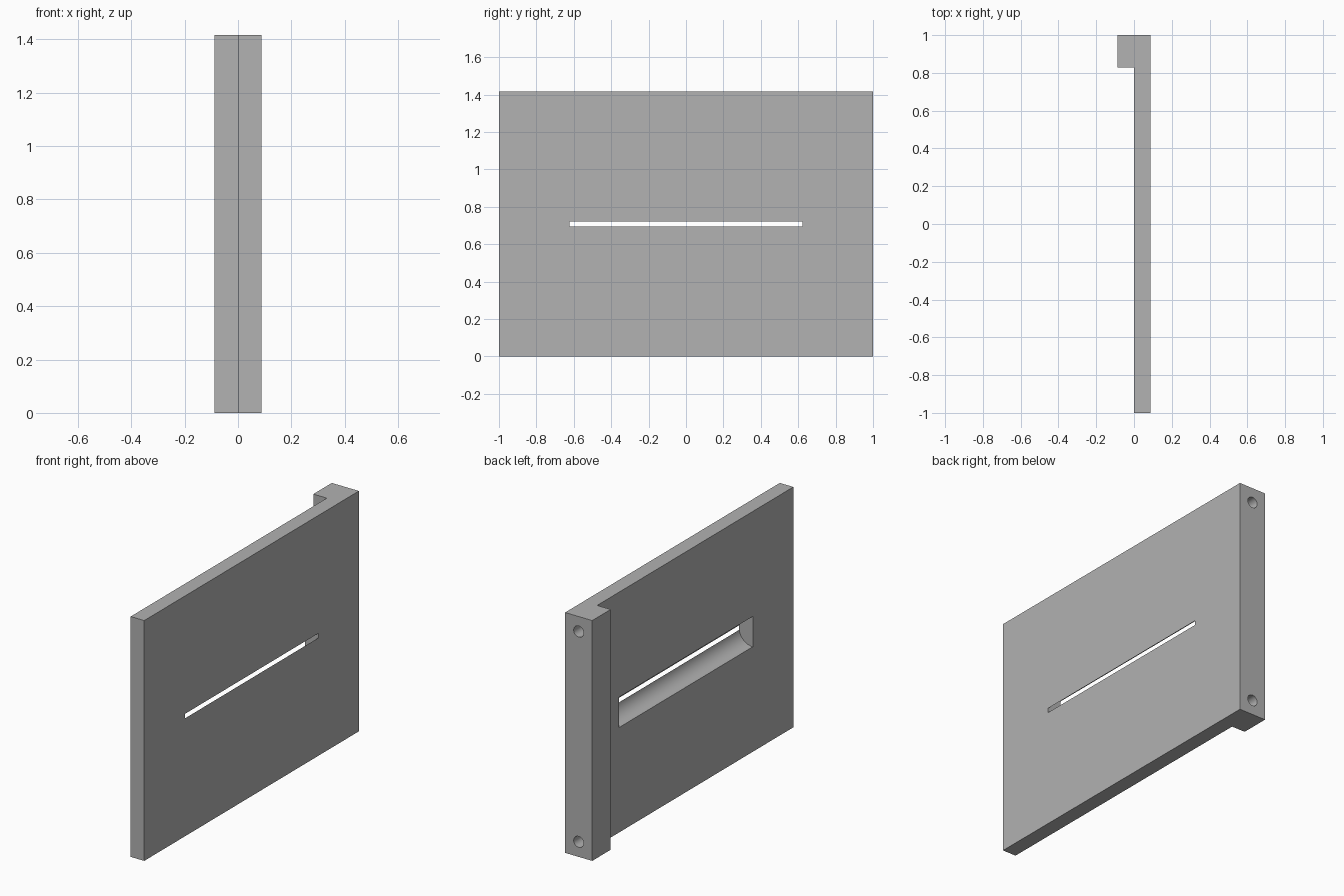
import bpy, bmesh, math

cube = bpy.data.objects.get("Cube")
if cube:
    bpy.data.objects.remove(cube, do_unlink=True)

T = 0.0885           # plate thickness and half the flange width
HEIGHT = 1.417
FLANGE_Y = 0.828     # inner face of the flange
GROOVE_R = 0.0895    # slightly deeper than the plate, so it opens a thin slot
GROOVE_HALF = 0.622
HOLE_R = 0.0325
HOLE_DEPTH = 0.13

grey = bpy.data.materials.new("plain grey")
grey.use_nodes = True
colour = (0.445, 0.445, 0.445, 1)
grey.diffuse_color = colour
grey.node_tree.nodes["Principled BSDF"].inputs["Base Color"].default_value = colour


def prism(name, outline, height):
    """Extrude an xy outline upward from z = 0."""
    bm = bmesh.new()
    face = bm.faces.new([bm.verts.new((x, y, 0)) for x, y in outline])
    top = bmesh.ops.extrude_face_region(bm, geom=[face])["geom"]
    bmesh.ops.translate(bm, vec=(0, 0, height),
                        verts=[v for v in top if isinstance(v, bmesh.types.BMVert)])
    bmesh.ops.recalc_face_normals(bm, faces=bm.faces)
    mesh = bpy.data.meshes.new(name)
    bm.to_mesh(mesh)
    bm.free()
    obj = bpy.data.objects.new(name, mesh)
    bpy.context.collection.objects.link(obj)
    mesh.materials.append(grey)
    return obj


def cut_cylinder(target, radius, y0, y1, z, sides):
    """Remove a cylinder lying along y from the target."""
    bpy.ops.mesh.primitive_cylinder_add(
        vertices=sides, radius=radius, depth=y1 - y0,
        location=(0, (y0 + y1) / 2, z), rotation=(math.pi / 2, 0, 0))
    cutter = bpy.context.object
    cutter.name = "cylinder_cutter"
    cutter.hide_render = True
    cutter.data.materials.append(grey)
    mod = target.modifiers.new("cut", "BOOLEAN")
    mod.operation = "DIFFERENCE"
    mod.solver = "EXACT"
    mod.object = cutter
    bpy.ops.object.select_all(action="DESELECT")
    bpy.context.view_layer.objects.active = target
    target.select_set(True)
    bpy.ops.object.modifier_apply(modifier=mod.name)
    bpy.data.objects.remove(cutter, do_unlink=True)


# Plate with a flange along its back edge
plate = prism("flanged_plate", [(0, -1), (T, -1), (T, 1), (-T, 1),
                                (-T, FLANGE_Y), (0, FLANGE_Y)], HEIGHT)

# Half-round groove that breaks through as a thin slot
cut_cylinder(plate, GROOVE_R, -GROOVE_HALF, GROOVE_HALF, HEIGHT / 2, 128)

# Blind mounting holes at both ends of the flange
for z in (T, HEIGHT - T):
    cut_cylinder(plate, HOLE_R, 1 - HOLE_DEPTH, 1.05, z, 48)

bpy.ops.object.shade_smooth_by_angle(angle=math.radians(30))
